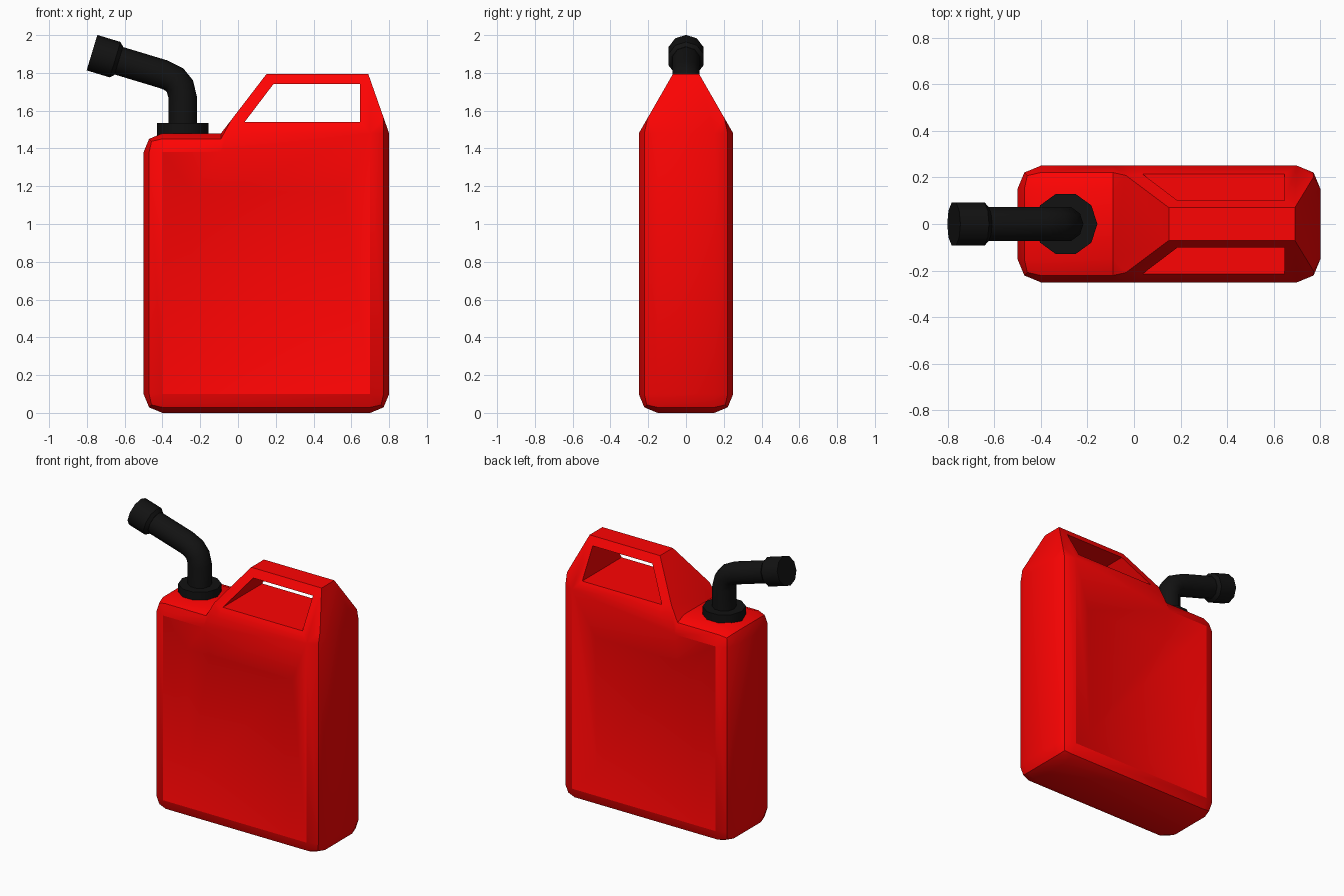
import bpy, bmesh
from math import cos, sin, pi, radians

if "Cube" in bpy.data.objects:
    bpy.data.objects.remove(bpy.data.objects["Cube"])


def material(name, rgb):
    m = bpy.data.materials.new(name)
    m.diffuse_color = (*rgb, 1)
    m.use_nodes = True
    m.node_tree.nodes["Principled BSDF"].inputs["Base Color"].default_value = m.diffuse_color
    return m


def add_object(name, bm, mat=None):
    bmesh.ops.recalc_face_normals(bm, faces=bm.faces)
    me = bpy.data.meshes.new(name)
    bm.to_mesh(me)
    bm.free()
    ob = bpy.data.objects.new(name, me)
    bpy.context.collection.objects.link(ob)
    if mat:
        me.materials.append(mat)
    return ob


def activate(ob):
    bpy.ops.object.select_all(action='DESELECT')
    ob.select_set(True)
    bpy.context.view_layer.objects.active = ob


def smooth(ob, degrees):
    activate(ob)
    bpy.ops.object.shade_smooth_by_angle(angle=radians(degrees))


def sweep(name, rings, mat, sides=10):
    """Closed tube in the xz plane; each ring is (x, z, tilt in degrees, radius)."""
    bm = bmesh.new()
    loops = []
    for x, z, tilt, r in rings:
        a = radians(tilt)
        ts = [2 * pi * i / sides for i in range(sides)]
        loops.append([bm.verts.new((x + r * cos(t) * cos(a), r * sin(t),
                                    z + r * cos(t) * sin(a))) for t in ts])
    for p, q in zip(loops, loops[1:]):
        for i in range(sides):
            j = (i + 1) % sides
            bm.faces.new((p[i], p[j], q[j], q[i]))
    bm.faces.new(loops[0])
    bm.faces.new(loops[-1])
    ob = add_object(name, bm, mat)
    smooth(ob, 40)
    return ob


red = material("red_plastic", (1.0, 0.001, 0.001))
black = material("black_plastic", (0.006, 0.006, 0.006))

# Body: side outline (x, z, half depth), mirrored front to back
SHOULDER = 1.48
outline = [(-0.5, 0, 0.25), (0.8, 0, 0.25), (0.8, SHOULDER, 0.25), (0.69, 1.793, 0.07),
           (0.15, 1.793, 0.07), (-0.09, SHOULDER, 0.25), (-0.5, SHOULDER, 0.25)]
bm = bmesh.new()
front, back = [[bm.verts.new((x, s * y, z)) for x, z, y in outline] for s in (-1, 1)]
for side in (front, back):
    bm.faces.new([side[i] for i in (0, 1, 2, 5, 6)])
    bm.faces.new([side[i] for i in (2, 3, 4, 5)])
for i in range(7):
    j = (i + 1) % 7
    bm.faces.new((front[i], front[j], back[j], back[i]))
bmesh.ops.recalc_face_normals(bm, faces=bm.faces)


# Rounded edges: uprights, base and the shoulder under the spout
def rounded(e):
    a, b = (v.co for v in e.verts)
    if max(a.z, b.z) > SHOULDER + 0.01:
        return False
    upright = abs(a.z - b.z) > 1
    base = max(a.z, b.z) < 0.01
    shoulder = min(a.z, b.z) > 1 and min(a.x, b.x) < -0.4
    return upright or base or shoulder


bmesh.ops.bevel(bm, geom=[e for e in bm.edges if rounded(e)], offset=0.1,
                offset_type='OFFSET', segments=2, profile=0.5, affect='EDGES')
bm.normal_update()

# Keep the sloping handle sides flat below the opening
for f in [f for f in bm.faces if abs(f.normal.y) > 0.6 and f.normal.z > 0.2
          and max(v.co.z for v in f.verts) > 1.75]:
    low = min(f.verts, key=lambda v: v.co.z)
    if low.co.z > SHOULDER - 0.01:
        continue
    kink = min((v for v in f.verts if 1.49 < v.co.z < 1.7), key=lambda v: v.co.x)
    right = min((v for v in f.verts if v.co.x > 0.5), key=lambda v: v.co.z)
    y = right.co.y
    bmesh.utils.face_split(f, kink, right, coords=[(0.02, y, SHOULDER)])
    lower = next(g for g in low.link_faces if kink in g.verts and right in g.verts)
    mid = next(v for v in lower.verts if abs(v.co.x - 0.02) < 1e-4)
    bmesh.utils.face_split(lower, low, mid)

# Shallow sunken panel on the front and back
bm.normal_update()
for s in (-1, 1):
    panel = max((f for f in bm.faces if f.normal.y * s > 0.99), key=lambda f: f.calc_area())
    bmesh.ops.inset_region(bm, faces=[panel], thickness=0.22, depth=-0.05)
    for v in panel.verts:
        if v.co.z > 0.8:
            v.co.z = 1.17

# Handle opening, cut straight through
body = add_object("can_body", bm, red)
bm = bmesh.new()
hole = [(0.035, 1.54), (0.645, 1.54), (0.645, 1.74), (0.187, 1.74)]
face = bm.faces.new([bm.verts.new((x, -0.4, z)) for x, z in hole])
ext = bmesh.ops.extrude_face_region(bm, geom=[face])
bmesh.ops.translate(bm, vec=(0, 0.8, 0),
                    verts=[g for g in ext["geom"] if isinstance(g, bmesh.types.BMVert)])
cutter = add_object("handle_cutter", bm)
cutter.hide_render = True
activate(body)
cut = body.modifiers.new("handle_opening", 'BOOLEAN')
cut.operation = 'DIFFERENCE'
cut.solver = 'EXACT'
cut.object = cutter
bpy.ops.object.modifier_apply(modifier=cut.name)
bpy.data.objects.remove(cutter)
smooth(body, 35)

# Collar, bent spout and nozzle cap
CX, TILT = -0.293, 73.2
sweep("spout_collar", [(CX, 1.46, 0, 0.136), (CX, 1.535, 0, 0.136)], black)
sweep("spout_pipe", [(CX, 1.47, 0, 0.076), (CX, 1.672, 0, 0.076), (-0.308, 1.73, 24, 0.076),
                     (-0.34, 1.767, 49, 0.076), (-0.395, 1.793, TILT, 0.076),
                     (-0.69, 1.882, TILT, 0.076)], black)


def along(d, r):
    """Ring at distance d back from the nozzle tip."""
    a = radians(TILT)
    return (-0.773 + d * sin(a), 1.907 - d * cos(a), TILT, r)


sweep("nozzle_cap", [along(0, 0.098), along(0.128, 0.098), along(0.148, 0.078)], black)
